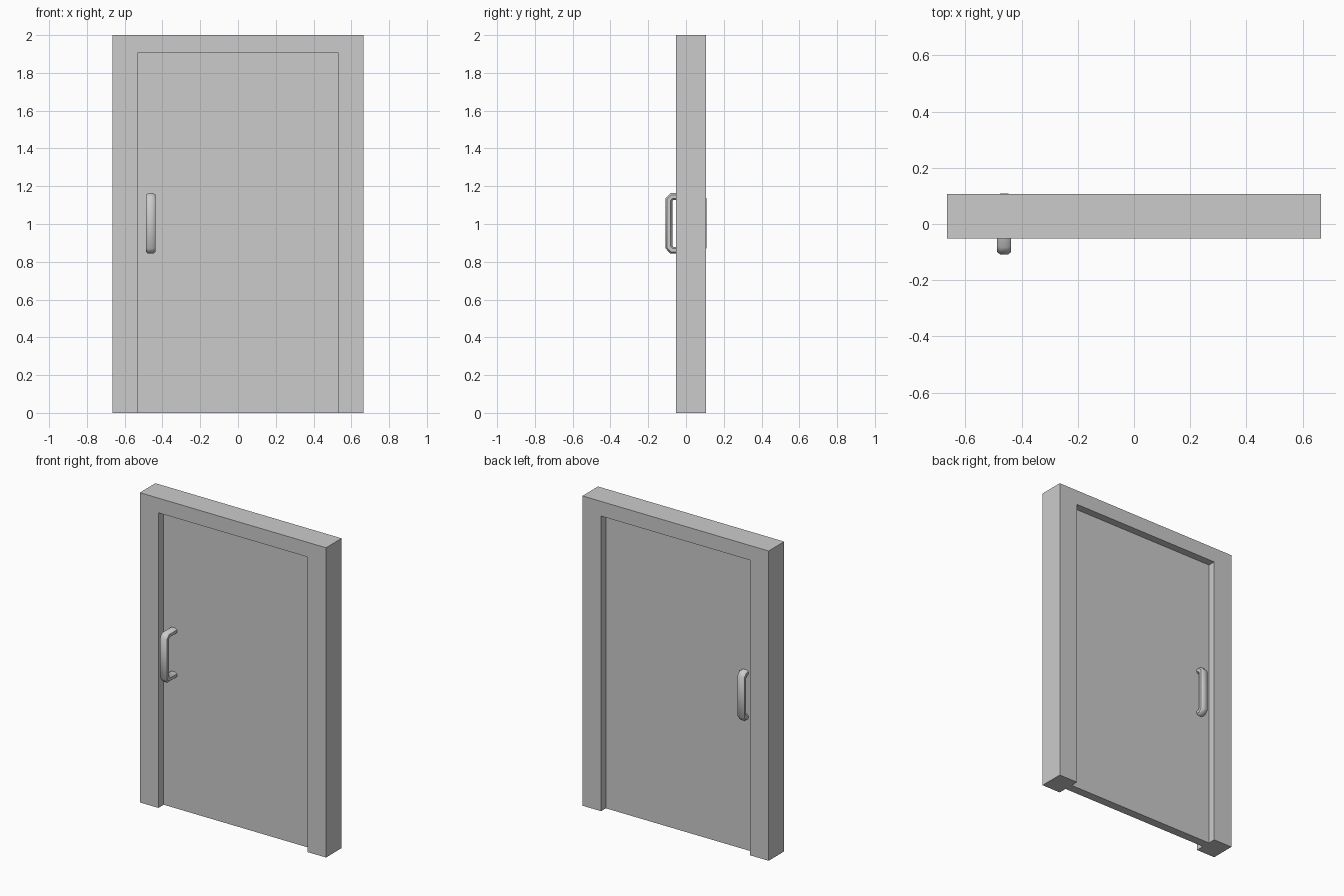
import bpy, bmesh
from mathutils import Vector

if "Cube" in bpy.data.objects:
    bpy.data.objects.remove(bpy.data.objects["Cube"])


def make_object(name, bm):
    bmesh.ops.recalc_face_normals(bm, faces=bm.faces[:])
    mesh = bpy.data.meshes.new(name)
    bm.to_mesh(mesh)
    bm.free()
    ob = bpy.data.objects.new(name, mesh)
    bpy.context.collection.objects.link(ob)
    return ob


def extrude_profile(name, pts, y0, y1):
    bm = bmesh.new()
    face = bm.faces.new([bm.verts.new((x, y0, z)) for x, z in pts])
    ext = bmesh.ops.extrude_face_region(bm, geom=[face])
    moved = [g for g in ext["geom"] if isinstance(g, bmesh.types.BMVert)]
    bmesh.ops.translate(bm, verts=moved, vec=(0, y1 - y0, 0))
    return make_object(name, bm)


# U-shaped frame: two jambs and a lintel
W, IN, TOP = 0.665, 0.532, 1.905
extrude_profile("door_frame", [(-W, 0), (-W, 2), (W, 2), (W, 0),
                               (IN, 0), (IN, TOP), (-IN, TOP), (-IN, 0)], -0.052, 0.107)

# Recessed door leaf
extrude_profile("door_leaf", [(-IN, 0), (-IN, TOP), (IN, TOP), (IN, 0)], 0.002, 0.058)


def pull_handle(name, side, root):
    """Sweep a chamfered section along a bracket path; side is -1 front, 1 back."""
    upper = [(root, 0.142), (side * 0.075, 0.142), (side * 0.0905, 0.125)]
    path = upper + [(y, -z) for y, z in reversed(upper)]
    path = [Vector((y, z + 1.003)) for y, z in path]
    section = [(0.025, 0.009), (0.014, 0.018), (-0.014, 0.018), (-0.025, 0.009),
               (-0.025, -0.009), (-0.014, -0.018), (0.014, -0.018), (0.025, -0.009)]
    bm = bmesh.new()
    rings = []
    for i, p in enumerate(path):
        a = (p - path[i - 1]).normalized() if i else (path[1] - p).normalized()
        b = (path[i + 1] - p).normalized() if i < len(path) - 1 else a
        t = (a + b).normalized()
        n = Vector((-t.y, t.x)) / t.dot(a)
        rings.append([bm.verts.new((-0.462 + u, p.x + n.x * v, p.y + n.y * v))
                      for u, v in section])
    for r, s in zip(rings, rings[1:]):
        for k in range(8):
            j = (k + 1) % 8
            bm.faces.new((r[k], r[j], s[j], s[k]))
    bm.faces.new(rings[0])
    bm.faces.new(rings[-1])
    ob = make_object(name, bm)
    bpy.ops.object.select_all(action='DESELECT')
    ob.select_set(True)
    bpy.context.view_layer.objects.active = ob
    bpy.ops.object.shade_smooth_by_angle(angle=0.7)


# Pull handles on both sides of the leaf
pull_handle("front_handle", -1, 0.01)
pull_handle("back_handle", 1, 0.05)
